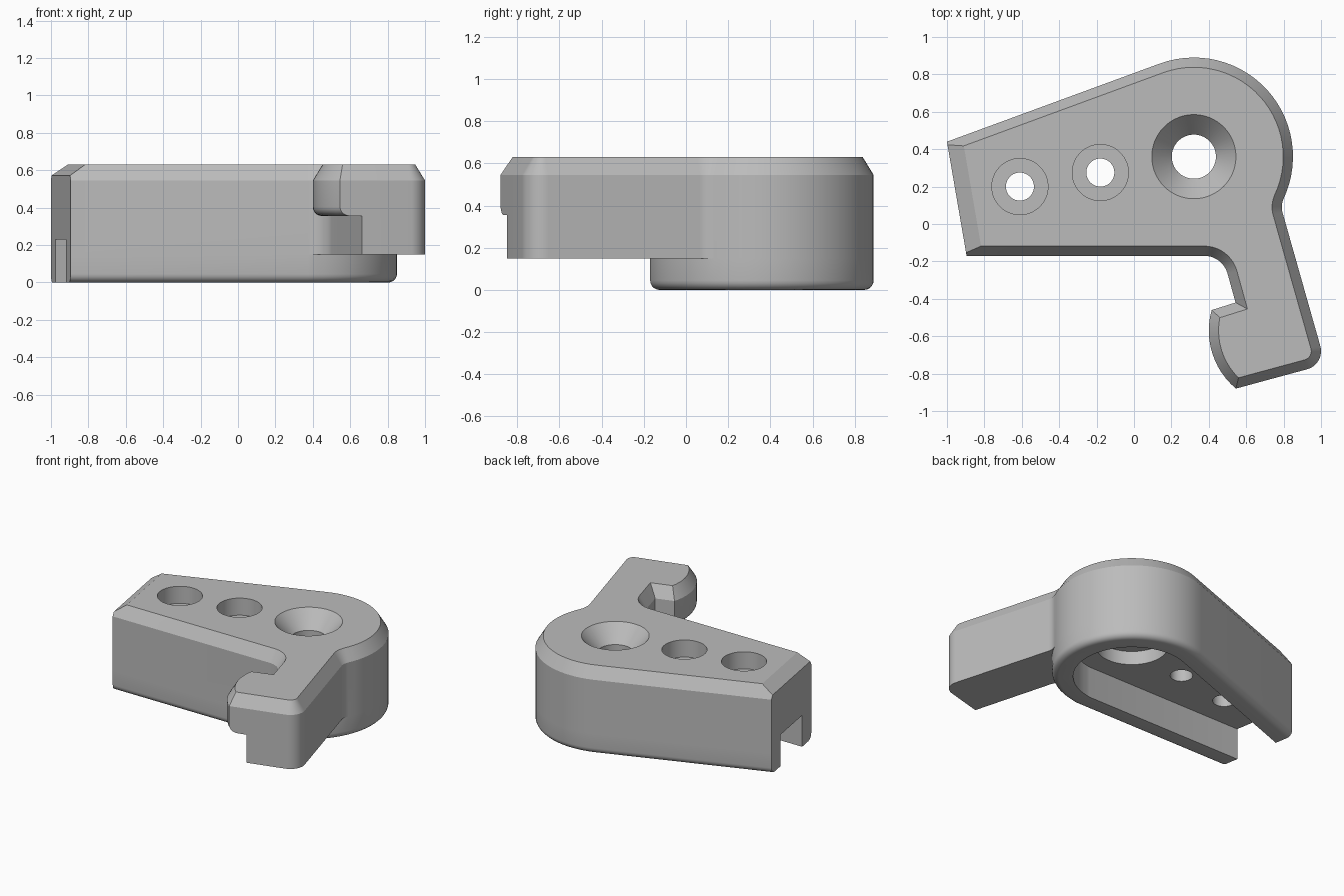
import bpy, bmesh
from math import sin, cos, radians, pi
from mathutils import Vector

if "Cube" in bpy.data.objects:
    bpy.data.objects.remove(bpy.data.objects["Cube"], do_unlink=True)

grey = bpy.data.materials.new("grey")
grey.use_nodes = True
grey.diffuse_color = (0.5, 0.5, 0.5, 1)
grey.node_tree.nodes["Principled BSDF"].inputs["Base Color"].default_value = (0.5, 0.5, 0.5, 1)


def arc(cx, cy, r, a0, a1, n):
    angles = [radians(a0 + (a1 - a0) * i / n) for i in range(n + 1)]
    return [Vector((cx + r * cos(a), cy + r * sin(a))) for a in angles]


def inset(pts, dists):
    """Move each edge of a counterclockwise outline inwards by its own distance."""
    n = len(pts)
    normals = []
    for i in range(n):
        e = (pts[(i + 1) % n] - pts[i]).normalized()
        normals.append(Vector((e.y, -e.x)))
    out = []
    for i in range(n):
        a, b, da, db = normals[i - 1], normals[i], -dists[i - 1], -dists[i]
        det = a.x * b.y - a.y * b.x
        if abs(det) < 0.01:
            move = a * da
        else:
            move = Vector(((da * b.y - db * a.y) / det, (a.x * db - b.x * da) / det))
        out.append(pts[i] + move)
    return out


def ring(bm, pts, z):
    return [bm.verts.new((p.x, p.y, z)) for p in pts]


def bridge(bm, low, high):
    n = len(low)
    for i in range(n):
        j = (i + 1) % n
        bm.faces.new((low[i], low[j], high[j], high[i]))


def stack(bm, rings):
    for low, high in zip(rings, rings[1:]):
        bridge(bm, low, high)


def finish(bm, name):
    bmesh.ops.recalc_face_normals(bm, faces=bm.faces)
    mesh = bpy.data.meshes.new(name)
    bm.to_mesh(mesh)
    bm.free()
    obj = bpy.data.objects.new(name, mesh)
    bpy.context.collection.objects.link(obj)
    mesh.materials.append(grey)
    return obj


def closed_stack(name, layers):
    bm = bmesh.new()
    rings = [ring(bm, pts, z) for pts, z in layers]
    stack(bm, rings)
    bm.faces.new(rings[0])
    bm.faces.new(rings[-1])
    return finish(bm, name)


# Outline, counterclockwise: hub, tapered end, inner corner, hook, arm tip, neck
HX, HY, HR = 0.32, 0.36, 0.53
TILT = 15.5
outline = arc(HX, HY, HR, -25.3, 110, 28)
left_edge = len(outline)
outline += [Vector((-1, 0.44)), Vector((-0.895, -0.17))]
q = len(outline)
outline += arc(0.375, -0.30, 0.13, 90, TILT, 10)
j = len(outline)
outline.append(Vector((0.543, -0.42)))
outline += arc(0.804, -0.57, 0.404, 164.2, 230.1, 12)
k = len(outline)
outline.append(Vector((0.662, -0.848)))
outline += arc(0.90, -0.68, 0.10, TILT - 90, TILT, 12)
outline += arc(0.89, 0.09, 0.10, 180 + TILT, 154.7, 8)[:-1]
N = len(outline)

TOP, SHOULDER, HOOK_Z, ARM_Z = 0.63, 0.545, 0.355, 0.15
STEPS = 5
fillet = [(1 - cos(t), 1 - sin(t)) for t in
          [pi / 2 * i / STEPS for i in range(STEPS, -1, -1)]]
# each fillet step is (inset factor, height factor), from underside to wall

bm = bmesh.new()

# Upper part with the rounded underside of the hook and the chamfered top
upper = []
for f, h in fillet:
    dists = [0.05 * f if j < i < k - 1 else 0 for i in range(N)]
    upper.append(ring(bm, inset(outline, dists), HOOK_Z + 0.05 * h))
upper.append(ring(bm, outline, SHOULDER))
chamfer = [0 if i == left_edge else 0.052 for i in range(N)]
upper.append(ring(bm, inset(outline, chamfer), TOP))
stack(bm, upper)
bm.faces.new(upper[-1])
bm.faces.new(upper[0][j:k + 1])

# Straight arm and hub walls below the hook
keep = [i for i in range(N) if not j < i < k]
arm_low = ring(bm, [outline[i] for i in keep], ARM_Z)
bridge(bm, arm_low, [upper[0][i] for i in keep])

# Hub below the arm, with a rounded lower rim
hub_arc = arc(HX, HY, HR, -84, -25.3, 12)[1:-1]
hub = outline[:q + 1] + hub_arc
arc_verts = ring(bm, hub_arc, ARM_Z)
bm.faces.new(arm_low[q:] + [arm_low[0]] + arc_verts[::-1])
lower = []
for f, h in fillet:
    dists = [0 if i == left_edge else 0.045 * f for i in range(len(hub))]
    lower.append(ring(bm, inset(hub, dists), 0.045 * h))
lower.append(arm_low[:q + 1] + arc_verts)
stack(bm, lower)
bm.faces.new(lower[0])

# Sloped cut across the top of the tapered end
bmesh.ops.recalc_face_normals(bm, faces=bm.faces)
a, b = outline[left_edge], outline[left_edge + 1]
e = (b - a).normalized()
cut = bmesh.ops.bisect_plane(
    bm, geom=bm.verts[:] + bm.edges[:] + bm.faces[:], dist=1e-5,
    plane_co=(a.x, a.y, 0.572), plane_no=(e.y * 0.058, -e.x * 0.058, 0.085),
    clear_outer=True)
rim = [g for g in cut["geom_cut"] if isinstance(g, bmesh.types.BMEdge) and g.is_boundary]
bmesh.ops.holes_fill(bm, edges=rim, sides=0)
bracket = finish(bm, "hooked_bracket")

# Cutters: underside channel open at the end, countersunk hole, two screw holes
channel = inset(hub, [-0.2 if i == left_edge else 0.14 for i in range(len(hub))])
cutters = [closed_stack("channel_cutter", [(channel, -0.1), (channel, 0.23)])]


def hole(name, x, y, profile):
    layers = [(arc(x, y, r, 0, 360, 64)[:-1], z) for r, z in profile]
    cutters.append(closed_stack(name, layers))


hole("pivot_cutter", HX, HY, [(0.24, 0.1), (0.24, 0.33), (0.118, 0.33),
                              (0.118, 0.51), (0.332, 0.75)])
for x, y in ((-0.61, 0.2), (-0.18, 0.275)):
    hole("screw_cutter", x, y, [(0.075, 0.1), (0.075, 0.505), (0.15, 0.505), (0.15, 0.75)])

bpy.ops.object.select_all(action='DESELECT')
bpy.context.view_layer.objects.active = bracket
bracket.select_set(True)
for c in cutters:
    c.hide_render = True
    mod = bracket.modifiers.new("cut", 'BOOLEAN')
    mod.operation = 'DIFFERENCE'
    mod.solver = 'EXACT'
    mod.object = c
    bpy.ops.object.modifier_apply(modifier=mod.name)
    bpy.data.objects.remove(c, do_unlink=True)

bpy.ops.object.shade_smooth_by_angle(angle=radians(25))
